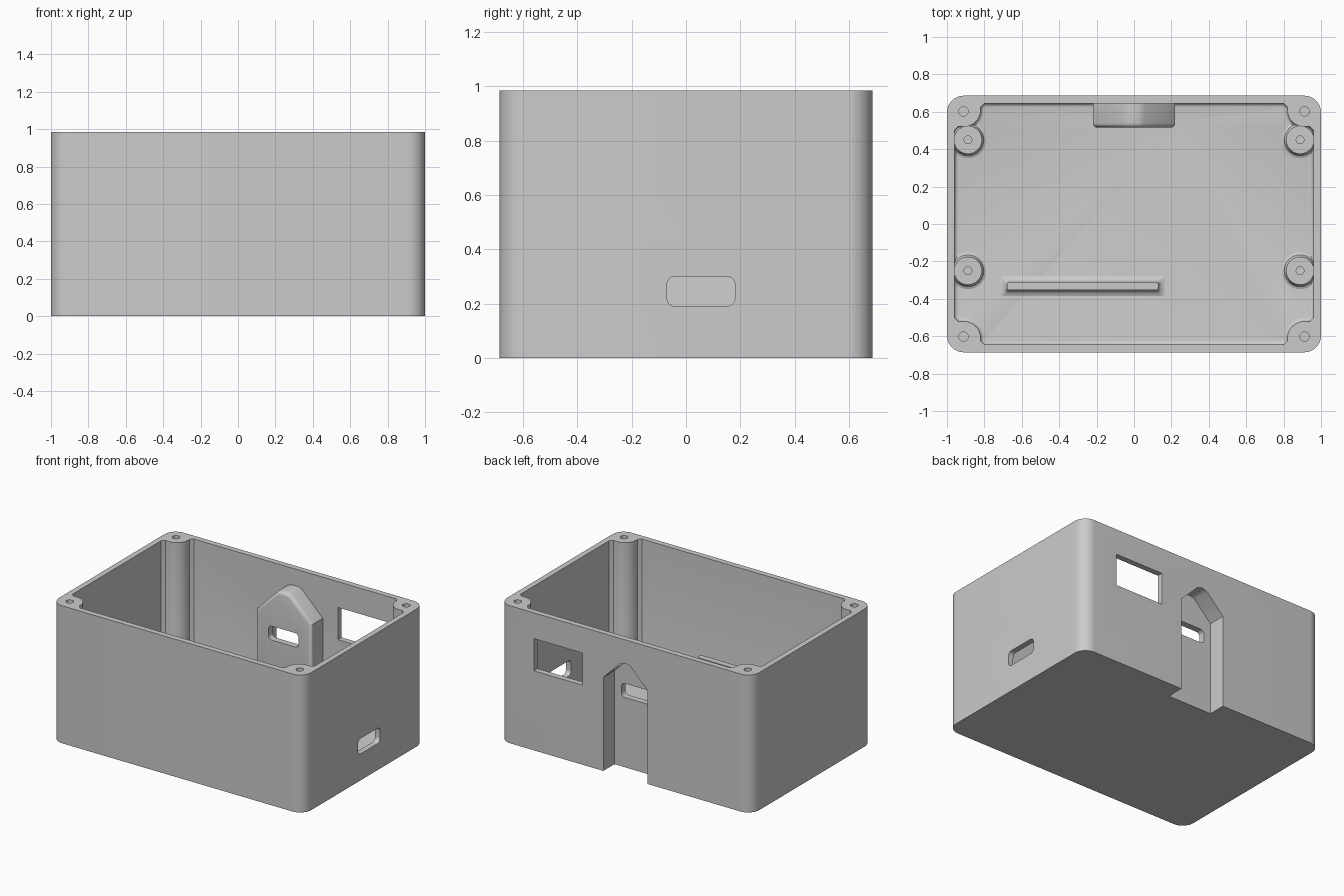
import bpy, bmesh, math

if "Cube" in bpy.data.objects:
    bpy.data.objects.remove(bpy.data.objects["Cube"])

grey = bpy.data.materials.new("light_grey")
grey.diffuse_color = (0.6, 0.6, 0.6, 1)
grey.use_nodes = True
grey.node_tree.nodes["Principled BSDF"].inputs["Base Color"].default_value = grey.diffuse_color

WALL_X, WALL_Y, HEIGHT, FLOOR = 0.96, 0.645, 0.985, 0.04


def arc(cx, cy, r, a0, a1, n=10):
    return [(cx + r * math.cos(math.radians(a0 + (a1 - a0) * i / n)),
             cy + r * math.sin(math.radians(a0 + (a1 - a0) * i / n))) for i in range(n + 1)]


def round_rect(x0, x1, y0, y1, r, n=8):
    return (arc(x1 - r, y1 - r, r, 0, 90, n) + arc(x0 + r, y1 - r, r, 90, 180, n)
            + arc(x0 + r, y0 + r, r, 180, 270, n) + arc(x1 - r, y0 + r, r, 270, 360, n))


def circle(cx, cy, r, n=40):
    return arc(cx, cy, r, 0, 360, n)[:-1]


def finish(name, bm):
    bmesh.ops.recalc_face_normals(bm, faces=bm.faces)
    me = bpy.data.meshes.new(name)
    bm.to_mesh(me)
    bm.free()
    ob = bpy.data.objects.new(name, me)
    bpy.context.collection.objects.link(ob)
    me.materials.append(grey)
    return ob


def loft(name, rings, axis='z', bevel=0):
    """Join matching rings (points, level) and cap both ends; bevel rounds the first cap."""
    bm = bmesh.new()
    place = {'z': lambda u, v, w: (u, v, w), 'y': lambda u, v, w: (u, w, v),
             'x': lambda u, v, w: (w, u, v)}[axis]
    loops = [[bm.verts.new(place(u, v, w)) for u, v in pts] for pts, w in rings]
    n = len(loops[0])
    first = bm.faces.new(loops[0])
    bm.faces.new(loops[-1])
    for a, b in zip(loops, loops[1:]):
        for i in range(n):
            j = (i + 1) % n
            bm.faces.new((a[i], a[j], b[j], b[i]))
    if bevel:
        bmesh.ops.recalc_face_normals(bm, faces=bm.faces)
        bmesh.ops.bevel(bm, geom=list(first.edges), offset=bevel, segments=4,
                        profile=0.5, affect='EDGES')
    return finish(name, bm)


def prism(name, pts, lo, hi, axis='z', bevel=0):
    return loft(name, [(pts, lo), (pts, hi)], axis, bevel)


def combine(target, tool, operation='DIFFERENCE'):
    tool.hide_render = True
    mod = target.modifiers.new(tool.name, 'BOOLEAN')
    mod.operation, mod.solver, mod.object = operation, 'EXACT', tool
    bpy.context.view_layer.objects.active = target
    bpy.ops.object.modifier_apply(modifier=mod.name)
    bpy.data.objects.remove(tool)


# Box shell with corner screw posts left standing in the cavity
shell = prism("box_shell", round_rect(-1, 1, -0.686, 0.686, 0.09, 12), 0, HEIGHT)
corner = ([(WALL_X, 0.5), (0.94, 0.52)] + arc(0.91, 0.61, 0.09, 270, 180)
          + [(0.82, 0.625), (0.80, WALL_Y)])
cavity = (corner + [(-x, y) for x, y in reversed(corner)]
          + [(-x, -y) for x, y in corner] + [(x, -y) for x, y in reversed(corner)])
combine(shell, prism("cavity", cavity, FLOOR, 1.2, bevel=0.02))


# Rear plug recess: gabled housing inside, open pocket outside
def gable(half, shoulder, apex, bottom):
    top = half - (apex - shoulder) + 0.012
    right = [(half, bottom), (half, shoulder), (top, apex - 0.012), (top - 0.03, apex)]
    return right + [(-x, z) for x, z in reversed(right)]


combine(shell, prism("recess_housing", gable(0.22, 0.69, 0.865, 0.02),
                     0.515, 0.67, 'y', 0.025), 'UNION')
combine(shell, prism("recess_pocket", gable(0.175, 0.67, 0.815, -0.1), 0.56, 0.8, 'y'))
combine(shell, prism("recess_slot", round_rect(-0.12, 0.12, 0.5, 0.6, 0.03), 0.45, 0.6, 'y'))

# Rear window and side port
combine(shell, prism("rear_window", [(0.34, 0.57), (0.725, 0.57), (0.725, 0.8), (0.34, 0.8)],
                     0.6, 0.8, 'y'))
combine(shell, prism("side_port", round_rect(-0.07, 0.18, 0.19, 0.3, 0.03), 0.9, 1.1, 'x'))

# Screw holes in the corner posts
for sx in (-1, 1):
    for sy in (-1, 1):
        combine(shell, prism("post_hole", circle(sx * 0.912, sy * 0.602, 0.025, 24), 0.6, 1.2))

# Board standoffs with flared feet and pilot holes
parts = [shell]
profile = [(0.098, 0.02), (0.098, FLOOR), (0.085, 0.046), (0.078, 0.058), (0.075, 0.075),
           (0.075, 0.18), (0.021, 0.18), (0.021, 0.06)]
for side, sx in (("left", -1), ("right", 1)):
    for end, y in (("front", -0.25), ("back", 0.45)):
        parts.append(loft(f"standoff_{end}_{side}",
                          [(circle(sx * 0.888, y, r), z) for r, z in profile]))

# Upright divider fin with flared foot
fin = [(0.032, 0.02), (0.032, FLOOR), (0.016, 0.046), (0.006, 0.056), (0, 0.075), (0, 0.445)]
parts.append(loft("divider_fin", [
    (round_rect(-0.68 - f, 0.13 + f, -0.354 - f, -0.31 + f, 0.015, 4), z) for f, z in fin]))

# Smooth the rounded surfaces, keep the edges sharp
bpy.ops.object.select_all(action='DESELECT')
for ob in parts:
    ob.select_set(True)
bpy.context.view_layer.objects.active = shell
bpy.ops.object.shade_smooth_by_angle(angle=math.radians(32))
